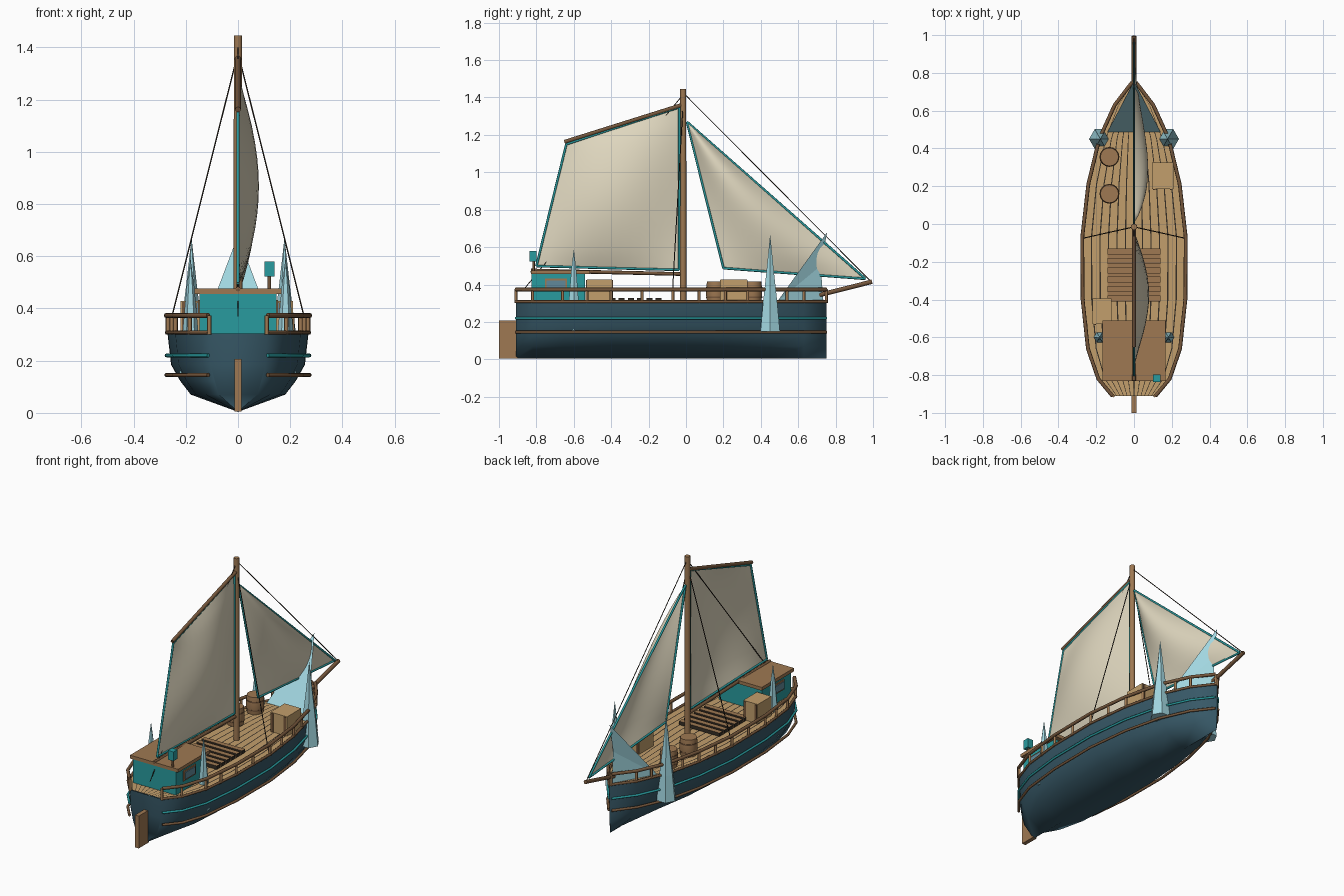
import bpy, bmesh, math
from mathutils import Vector

if "Cube" in bpy.data.objects:
    bpy.data.objects.remove(bpy.data.objects["Cube"])


def mat(name, rgb):
    m = bpy.data.materials.new(name)
    m.diffuse_color = (*rgb, 1)
    m.use_nodes = True
    m.node_tree.nodes["Principled BSDF"].inputs["Base Color"].default_value = m.diffuse_color
    return m


HULL = mat("hull blue", (0.038, 0.098, 0.135))
TEAL = mat("teal paint", (0.022, 0.33, 0.345))
TAN = mat("deck tan", (0.54, 0.345, 0.15))
BROWN = mat("wood brown", (0.345, 0.19, 0.085))
DARK = mat("rail brown", (0.18, 0.095, 0.045))
SAIL = mat("canvas", (0.74, 0.68, 0.52))
ICE = mat("ice blue", (0.36, 0.68, 0.75))
ROPE = mat("tarred rope", (0.035, 0.026, 0.018))
GLASS = mat("window glass", (0.12, 0.25, 0.32))


def link(name, me, mats, smooth=None):
    for m in mats:
        me.materials.append(m)
    ob = bpy.data.objects.new(name, me)
    bpy.context.collection.objects.link(ob)
    if smooth:
        me.polygons.foreach_set("use_smooth", [True] * len(me.polygons))
        me.set_sharp_from_angle(angle=math.radians(smooth))
    return ob


def mesh(name, verts, faces, mats, smooth=None, recalc=True):
    me = bpy.data.meshes.new(name)
    me.from_pydata(verts, [], faces)
    if recalc:
        bm = bmesh.new()
        bm.from_mesh(me)
        bmesh.ops.remove_doubles(bm, verts=bm.verts, dist=1e-5)
        bmesh.ops.recalc_face_normals(bm, faces=bm.faces)
        bm.to_mesh(me)
        bm.free()
    return link(name, me, mats, smooth)


def box(name, x0, x1, y0, y1, z0, z1, m, side=None):
    # Optional second material for the vertical faces
    v = [(x, y, z) for x in (x0, x1) for y in (y0, y1) for z in (z0, z1)]
    f = [(0, 1, 3, 2), (4, 6, 7, 5), (0, 4, 5, 1), (2, 3, 7, 6), (0, 2, 6, 4), (1, 5, 7, 3)]
    ob = mesh(name, v, f, [m, side] if side else [m])
    if side:
        for p in ob.data.polygons:
            p.material_index = int(abs(p.normal.z) < 0.5)
    return ob


def tube(name, pts, r, m, res=2, cyclic=False):
    cu = bpy.data.curves.new(name, 'CURVE')
    cu.dimensions = '3D'
    cu.bevel_depth, cu.bevel_resolution, cu.use_fill_caps = r, res, True
    sp = cu.splines.new('POLY')
    sp.points.add(len(pts) - 1)
    for p, c in zip(sp.points, pts):
        p.co = (*c, 1)
    sp.use_cyclic_u = cyclic
    tmp = bpy.data.objects.new("tmp", cu)
    bpy.context.collection.objects.link(tmp)
    bpy.context.view_layer.update()
    me = bpy.data.meshes.new_from_object(tmp.evaluated_get(bpy.context.evaluated_depsgraph_get()))
    bpy.data.objects.remove(tmp)
    me.materials.clear()
    return link(name, me, [m], 50)


def lathe(name, x, y, profile, m, n=16, smooth=40):
    v = [(x + r * math.cos(2 * math.pi * i / n), y + r * math.sin(2 * math.pi * i / n), z)
         for r, z in profile for i in range(n)]
    f = [(k * n + i, k * n + (i + 1) % n, (k + 1) * n + (i + 1) % n, (k + 1) * n + i)
         for k in range(len(profile) - 1) for i in range(n)]
    f += [tuple(range(n)), tuple(range((len(profile) - 1) * n, len(profile) * n))]
    return mesh(name, v, f, [m], smooth)


# Hull: plan outline (y, half width) times one cross-section (width factor, z)
PLAN = [(-0.91, 0.11), (-0.82, 0.185), (-0.66, 0.24), (-0.4, 0.268), (-0.07, 0.27),
        (0.21, 0.238), (0.45, 0.18), (0.63, 0.098), (0.75, 0.006)]
SECTION = [(0, 0.004), (0.67, 0.07), (0.82, 0.122), (0.95, 0.185), (1, 0.305)]
ring = [(-a, z) for a, z in reversed(SECTION)] + SECTION[1:]
n = len(ring)
verts = [(a * w, y, z) for y, w in PLAN for a, z in ring]
faces = [(k * n + i, k * n + i + 1, (k + 1) * n + i + 1, (k + 1) * n + i)
         for k in range(len(PLAN) - 1) for i in range(n - 1)]
faces += [tuple(range(n)), tuple(range((len(PLAN) - 1) * n, len(PLAN) * n))]
mesh("hull", verts, faces, [HULL], 65)

# Deck: planks tapering with the outline, dark seams between them
PLANKS, SEAM = 12, 0.012
cuts = []
for i in range(PLANKS):
    a = -1 + 2 * i / PLANKS
    cuts += [a + SEAM, a + 2 / PLANKS - SEAM]
n = len(cuts)
verts = [(c * w, y, 0.307) for y, w in PLAN for c in cuts]
faces = [(k * n + i, k * n + i + 1, (k + 1) * n + i + 1, (k + 1) * n + i)
         for k in range(len(PLAN) - 1) for i in range(n - 1)]
deck = mesh("deck", verts, faces, [TAN, ROPE], recalc=False)
for p in deck.data.polygons:
    p.material_index = (p.index % (n - 1)) % 2

# Rails, rubbing strakes and posts on both sides
for s, side in ((-1, "left"), (1, "right")):
    for name, z, r, m, out in (("top_rail", 0.373, 0.010, DARK, 0.004), ("gunwale", 0.308, 0.008, DARK, 0.002),
                               ("teal_strake", 0.22, 0.007, TEAL, 0.004), ("lower_strake", 0.145, 0.008, DARK, 0.004)):
        tube(f"{side}_{name}", [(s * (w + out), y, z) for y, w in PLAN], r, m)
    for k, (y, w) in enumerate(PLAN):
        tube(f"{side}_rail_post_{k}", [(s * w, y, 0.30), (s * w, y, 0.373)], 0.008, BROWN)
        if 1 < k < 7:
            y2, w2 = (y + PLAN[k + 1][0]) / 2, (w + PLAN[k + 1][1]) / 2
            tube(f"{side}_mid_post_{k}", [(s * w2, y2, 0.30), (s * w2, y2, 0.373)], 0.008, BROWN)

# Rudder, mast and spars
box("rudder", -0.013, 0.013, -1.0, -0.90, 0.005, 0.207, BROWN)
lathe("mast", 0, -0.015, [(0.017, 0.30), (0.016, 1.445)], BROWN, 12)
tube("gaff", [(0, -0.02, 1.36), (0, -0.65, 1.162)], 0.011, DARK)
tube("boom", [(0, -0.02, 0.456), (0, -0.83, 0.475)], 0.010, DARK)
tube("bowsprit", [(0, 0.69, 0.338), (0, 0.995, 0.415)], 0.012, DARK)

# Standing rigging
tube("forestay", [(0, 0, 1.41), (0, 0.985, 0.42)], 0.0027, ROPE, 1)
tube("backstay", [(0, -0.02, 1.41), (0, -0.87, 0.37)], 0.0027, ROPE, 1)
for s in (-1, 1):
    tube("shroud", [(0, -0.015, 1.38), (s * 0.268, -0.075, 0.31)], 0.0027, ROPE, 1)


def sail(name, corners, bulge, n=14):
    # Corners in (y, z): two on the upper edge, two on the lower edge
    a, b, c, d = [Vector((0, *p)) for p in corners]
    verts = []
    for j in range(n + 1):
        for i in range(n + 1):
            u, v = i / n, j / n
            p = a.lerp(b, u).lerp(d.lerp(c, u), v)
            p.x = bulge * math.sin(math.pi * u) * math.sin(math.pi * v) ** 0.8
            verts.append(p)
    w = n + 1
    faces = [(j * w + i, j * w + w + i, j * w + w + i + 1, j * w + i + 1) for j in range(n) for i in range(n)]
    mesh(name, verts, faces, [SAIL], 80, recalc=(a == b))
    # Bound edges, one rod per side
    for p, q in ((a, d), (d, c), (c, b), (b, a)):
        if p != q:
            tube(name + "_trim", [p, q], 0.0065, TEAL, 2)


sail("mainsail", [(-0.64, 1.15), (-0.036, 1.348), (-0.036, 0.478), (-0.80, 0.498)], 0.08)
sail("jib", [(0.005, 1.27), (0.005, 1.27), (0.96, 0.43), (0.20, 0.487)], 0.075)

# Cabin with framed side windows, roof and lantern
box("cabin", -0.148, 0.148, -0.825, -0.54, 0.30, 0.457, TEAL)
box("cabin_roof", -0.166, 0.166, -0.83, -0.512, 0.455, 0.476, BROWN)
for s in (-1, 1):
    for name, x, e, m in (("window_frame", 0.148, 0.010, BROWN), ("window_pane", 0.154, 0, GLASS)):
        x0, x1 = sorted((s * x, s * (x + 0.005)))
        box(name, x0, x1, -0.745 - e, -0.645 + e, 0.378 - e, 0.422 + e, m)
tube("lantern_post", [(0.12, -0.815, 0.47), (0.12, -0.815, 0.525)], 0.007, DARK)
box("lantern", 0.101, 0.139, -0.837, -0.798, 0.522, 0.58, TEAL)

# Cargo hatch: brown cross slats with dark edges
box("hatch_base", -0.14, 0.14, -0.41, -0.13, 0.30, 0.311, BROWN, ROPE)
for i in range(6):
    y = -0.41 + i * 0.0496
    box(f"hatch_slat_{i}", -0.14, 0.14, y, y + 0.032, 0.308, 0.329, BROWN, ROPE)

# Crates with dark battens on their ends
for x0, x1, y0, y1 in ((0.095, 0.21, 0.185, 0.325), (-0.22, -0.12, -0.53, -0.395)):
    box("crate", x0, x1, y0, y1, 0.30, 0.428, TAN)
    for x in (x0 + 0.006, x1 - 0.02):
        box("crate_batten", x, x + 0.014, y0 - 0.004, y1 + 0.004, 0.305, 0.424, DARK)

# Barrels
for y in (0.16, 0.355):
    lathe("barrel", -0.13, y, [(0.046, 0.30), (0.052, 0.34), (0.052, 0.375), (0.048, 0.415)], BROWN)
    for z in (0.328, 0.38):
        lathe("barrel_hoop", -0.13, y, [(0.0527, z), (0.0527, z + 0.008)], DARK)

# Ice spikes along the sides
for s in (-1, 1):
    for name, x, y, r, z1 in (("bow_ice", 0.178, 0.45, 0.06, 0.662), ("stern_ice", 0.182, -0.6, 0.042, 0.585)):
        lathe(name, s * x, y, [(r, 0.15), (r * 0.72, 0.31), (r * 0.36, 0.48), (0.001, z1)], ICE, 6, None)

# Large ice wedge leaning over the bow
mesh("bow_ice_wedge",
     [(-0.142, 0.485, 0.305), (0.142, 0.485, 0.305), (0, 0.755, 0.68), (0, 0.72, 0.50), (0, 0.735, 0.305)],
     [(0, 1, 2), (0, 2, 3), (1, 3, 2), (0, 3, 4), (1, 4, 3), (0, 4, 1)], [ICE])
